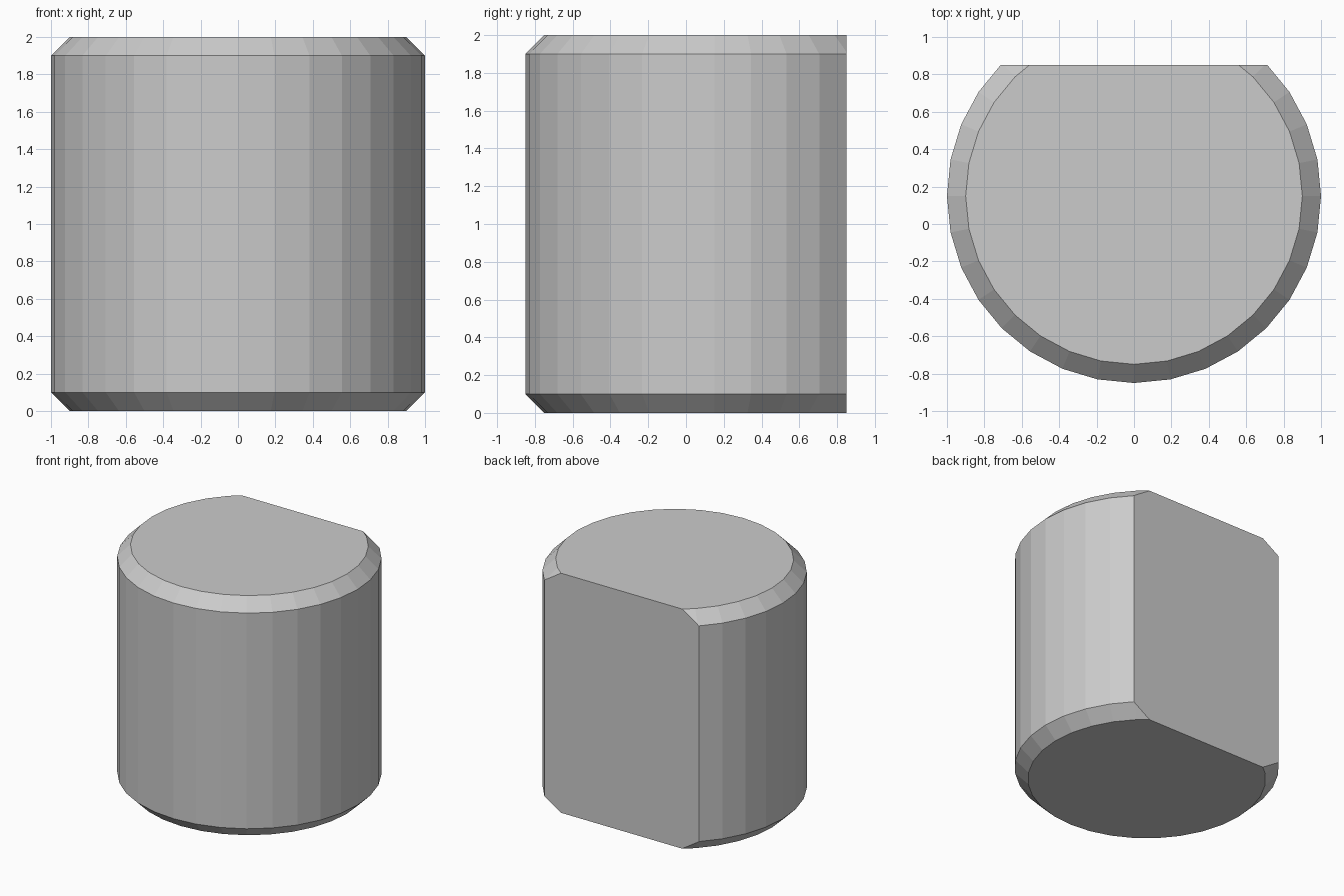
import bpy, bmesh
from math import pi, sin, cos

if "Cube" in bpy.data.objects:
    bpy.data.objects.remove(bpy.data.objects["Cube"])

SIDES, OFFSET, FLAT = 32, 0.15, 0.85
PROFILE = [(0.9, 0.0), (1.0, 0.1), (1.0, 1.9), (0.9, 2.0)]  # radius, height

bm = bmesh.new()

# Chamfered round body: stacked rings joined by flat quads
rings = []
for r, z in PROFILE:
    angles = [2 * pi * i / SIDES for i in range(SIDES)]
    rings.append([bm.verts.new((r * cos(a), r * sin(a) + OFFSET, z)) for a in angles])
for low, high in zip(rings, rings[1:]):
    for i in range(SIDES):
        j = (i + 1) % SIDES
        bm.faces.new((low[i], low[j], high[j], high[i]))
bm.faces.new(rings[0][::-1])
bm.faces.new(rings[-1])

# Slice off the back and close it with one flat face
cut = bmesh.ops.bisect_plane(bm, geom=bm.verts[:] + bm.edges[:] + bm.faces[:],
                             plane_co=(0, FLAT, 0), plane_no=(0, 1, 0),
                             clear_outer=True)
edges = [e for e in cut["geom_cut"] if isinstance(e, bmesh.types.BMEdge)]
bmesh.ops.contextual_create(bm, geom=edges)
bmesh.ops.recalc_face_normals(bm, faces=bm.faces[:])

mesh = bpy.data.meshes.new("flat_backed_cylinder")
bm.to_mesh(mesh)
bm.free()
bpy.context.collection.objects.link(bpy.data.objects.new("flat_backed_cylinder", mesh))
